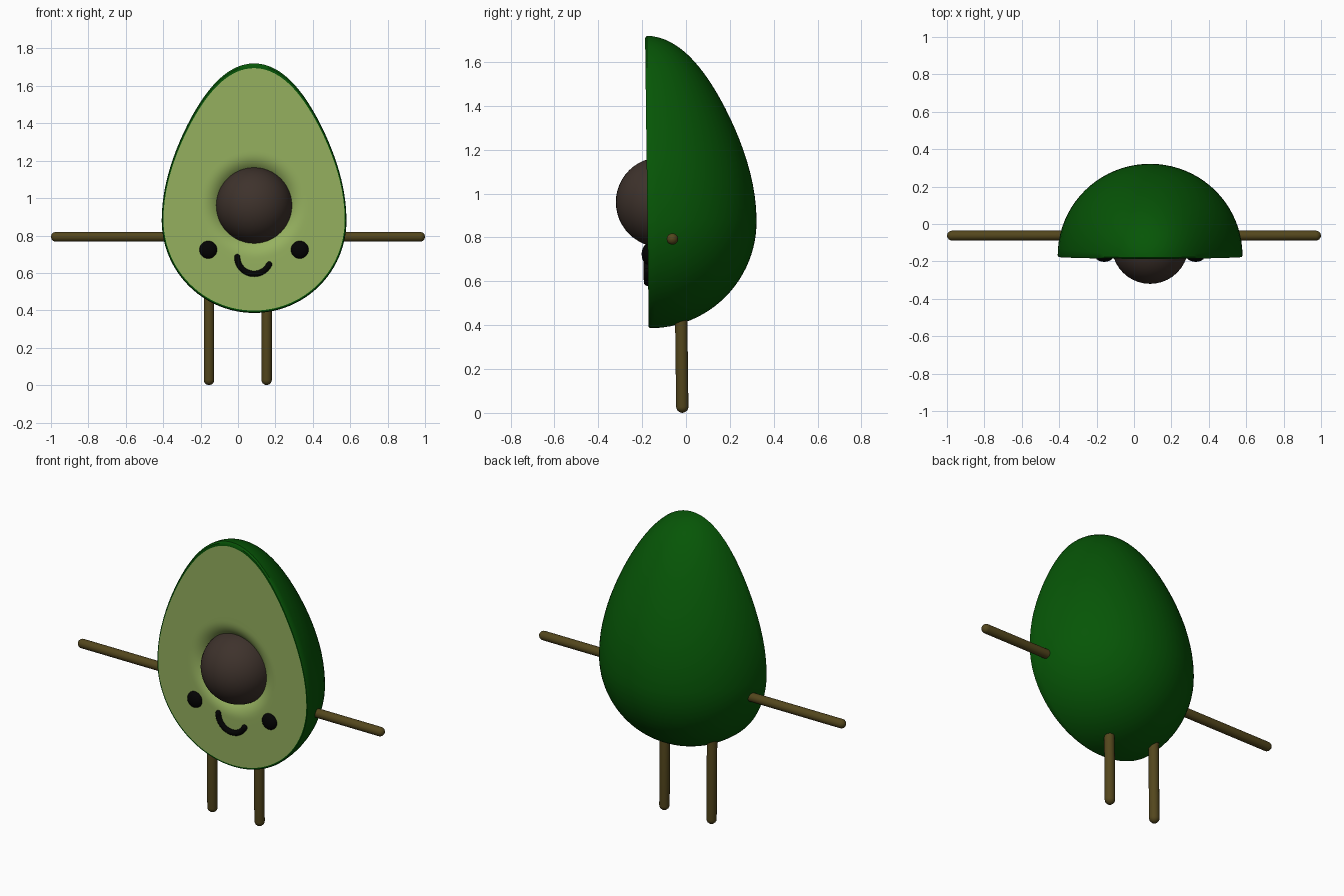
import bpy, bmesh, math
from mathutils import Vector

if "Cube" in bpy.data.objects:
    bpy.data.objects.remove(bpy.data.objects["Cube"])

CX, CZ = 0.086, 0.961          # centre of the cut face
WIDE_Z, RAD, UP, DOWN = 0.88, 0.494, 0.84, 0.494
SEG = 96


def material(name, rgb):
    m = bpy.data.materials.new(name)
    m.diffuse_color = (*rgb, 1)
    m.use_nodes = True
    m.node_tree.nodes["Principled BSDF"].inputs["Base Color"].default_value = m.diffuse_color
    return m


SKIN = material("dark green skin", (0.002, 0.092, 0.002))
FLESH = material("light green flesh", (0.304, 0.440, 0.115))
PIT = material("dark brown pit", (0.048, 0.032, 0.025))
STICK = material("olive brown stick", (0.087, 0.062, 0.012))
BLACK = material("black", (0.001, 0.001, 0.001))


def finish(name, bm, mats, angle=40):
    bmesh.ops.recalc_face_normals(bm, faces=bm.faces)
    me = bpy.data.meshes.new(name)
    bm.to_mesh(me)
    bm.free()
    ob = bpy.data.objects.new(name, me)
    bpy.context.collection.objects.link(ob)
    for m in mats:
        me.materials.append(m)
    bpy.ops.object.select_all(action='DESELECT')
    ob.select_set(True)
    bpy.context.view_layer.objects.active = ob
    bpy.ops.object.shade_smooth_by_angle(angle=math.radians(angle))
    return ob


def front_y(z):
    """Slightly leaning plane of the cut face."""
    return -0.17 - 0.0125 * (z - 0.39)


def egg(t):
    """Half-width and height of the egg, t = 0 at the bottom, pi at the top."""
    c = -math.cos(t)
    r = RAD * math.sin(t)
    if c > 0:                                   # narrower towards the top
        r *= 1 - 0.135 * math.sin(math.pi * c / 2) ** 2
    return r, WIDE_Z + c * (UP if c > 0 else DOWN)


def bridge(bm, a, b, mat=0):
    for i in range(len(a)):
        j = (i + 1) % len(a)
        bm.faces.new((a[i], a[j], b[j], b[i])).material_index = mat


# --- Halved body: closed egg outline, skin swept round the back, flesh rings in front
bm = bmesh.new()
outline = []
for i in range(SEG):
    a = 2 * math.pi * i / SEG
    r, z = egg(a if a <= math.pi else 2 * math.pi - a)
    outline.append((r if a <= math.pi else -r, z))


def inset(x, z, f):
    """Outline point pulled inwards; the rim is widest at the top (f = 1 is the flesh edge)."""
    dz = z - CZ
    return Vector((x * (1 - 0.019 * f), dz * (1 - (0.033 if dz > 0 else 0.022) * f)))


# Skin: meridians from the right edge round the back to the left edge
bottom = bm.verts.new((CX, front_y(0.39) + 0.008, WIDE_Z - DOWN))
top = bm.verts.new((CX, front_y(1.72) + 0.008, WIDE_Z + UP))
half, sweep = SEG // 2, 40
columns = []
for k in range(sweep + 1):
    th = math.pi * k / sweep
    col = [bottom]
    for i in range(1, half):
        r, z = egg(math.pi * i / half)
        col.append(bm.verts.new((CX + r * math.cos(th), front_y(z) + 0.008 + (r - 0.004) * math.sin(th), z)))
    columns.append(col + [top])
for a, b in zip(columns, columns[1:]):
    for i in range(half):
        bm.faces.new(list(dict.fromkeys((a[i], a[i + 1], b[i + 1], b[i]))))

# Skin rim, then the flesh narrowing to the hollow round the pit
ring = columns[0] + columns[-1][-2:0:-1]
for f in (0.4, 1.0):
    pts = [inset(x, z, f) for x, z in outline]
    nxt = [bm.verts.new((CX + p.x, front_y(CZ + p.y), CZ + p.y)) for p in pts]
    bridge(bm, ring, nxt)
    ring = nxt
HOLLOW = 0.29
for f in (0.3, 0.6, 0.85, 1.0):
    nxt = []
    for x, z in outline:
        d = inset(x, z, 1)
        p = d.lerp(d.normalized() * HOLLOW, f)
        nxt.append(bm.verts.new((CX + p.x, front_y(CZ + p.y), CZ + p.y)))
    bridge(bm, ring, nxt, 1)
    ring = nxt
for k in range(1, 9):
    s = k / 8
    r = HOLLOW - 0.11 * s
    nxt = []
    for x, z in outline:
        d = inset(x, z, 1).normalized() * r
        nxt.append(bm.verts.new((CX + d.x, front_y(CZ + d.y) + 0.055 * s ** 2.5, CZ + d.y)))
    bridge(bm, ring, nxt, 1)
    ring = nxt
bm.faces.new(ring).material_index = 1
bmesh.ops.remove_doubles(bm, verts=bm.verts, dist=1e-5)
finish("avocado_half", bm, [SKIN, FLESH])


def ball(name, loc, size, mat):
    bm = bmesh.new()
    bmesh.ops.create_uvsphere(bm, u_segments=40, v_segments=24, radius=1)
    for v in bm.verts:
        v.co = Vector(loc) + Vector([c * s for c, s in zip(v.co, size)])
    finish(name, bm, [mat])


def rod(name, points, radius, mat, sides=20):
    """Round tube along points with domed ends."""
    pts = [Vector(p) for p in points]
    tans = [(pts[min(i + 1, len(pts) - 1)] - pts[max(i - 1, 0)]).normalized() for i in range(len(pts))]
    caps = [math.radians(a) for a in (85, 60, 35, 15)]
    stations = [(pts[0] - tans[0] * radius * math.sin(a), tans[0], radius * math.cos(a)) for a in caps]
    stations += [(p, t, radius) for p, t in zip(pts, tans)]
    stations += [(pts[-1] + tans[-1] * radius * math.sin(a), tans[-1], radius * math.cos(a)) for a in reversed(caps)]
    bm = bmesh.new()
    rings = []
    for p, t, r in stations:
        u = Vector((0, 1, 0))
        u = (u - t * u.dot(t)).normalized()
        w = t.cross(u)
        rings.append([bm.verts.new(p + (u * math.cos(q) + w * math.sin(q)) * r)
                      for q in (2 * math.pi * i / sides for i in range(sides))])
    for a, b in zip(rings, rings[1:]):
        bridge(bm, a, b)
    bm.faces.new(rings[0])
    bm.faces.new(rings[-1])
    finish(name, bm, [mat], 50)


# --- Pit
ball("pit", (CX, -0.115, CZ), (0.205, 0.205, 0.205), PIT)

# --- Face: eyes and a slightly lopsided smile
for side, x in (("left", -0.159), ("right", 0.330)):
    ball(side + "_eye", (x, front_y(0.724), 0.724), (0.047, 0.028, 0.047), BLACK)
smile = []
for i in range(25):
    a = math.radians(180 + 154 * i / 24)
    z = 0.685 + 0.09 * math.sin(a)
    smile.append((CX + 0.09 * math.cos(a), front_y(z) - 0.004, z))
rod("smile", smile, 0.016, BLACK, 14)

# --- Arms and legs
rod("left_arm", [(-0.974, -0.062, 0.793), (-0.30, -0.062, 0.793)], 0.026, STICK)
rod("right_arm", [(0.974, -0.062, 0.793), (0.46, -0.062, 0.793)], 0.026, STICK)
for side, x in (("left", -0.155), ("right", 0.153)):
    rod(side + "_leg", [(x, -0.017, 0.028), (x, -0.023, 0.53)], 0.028, STICK)
